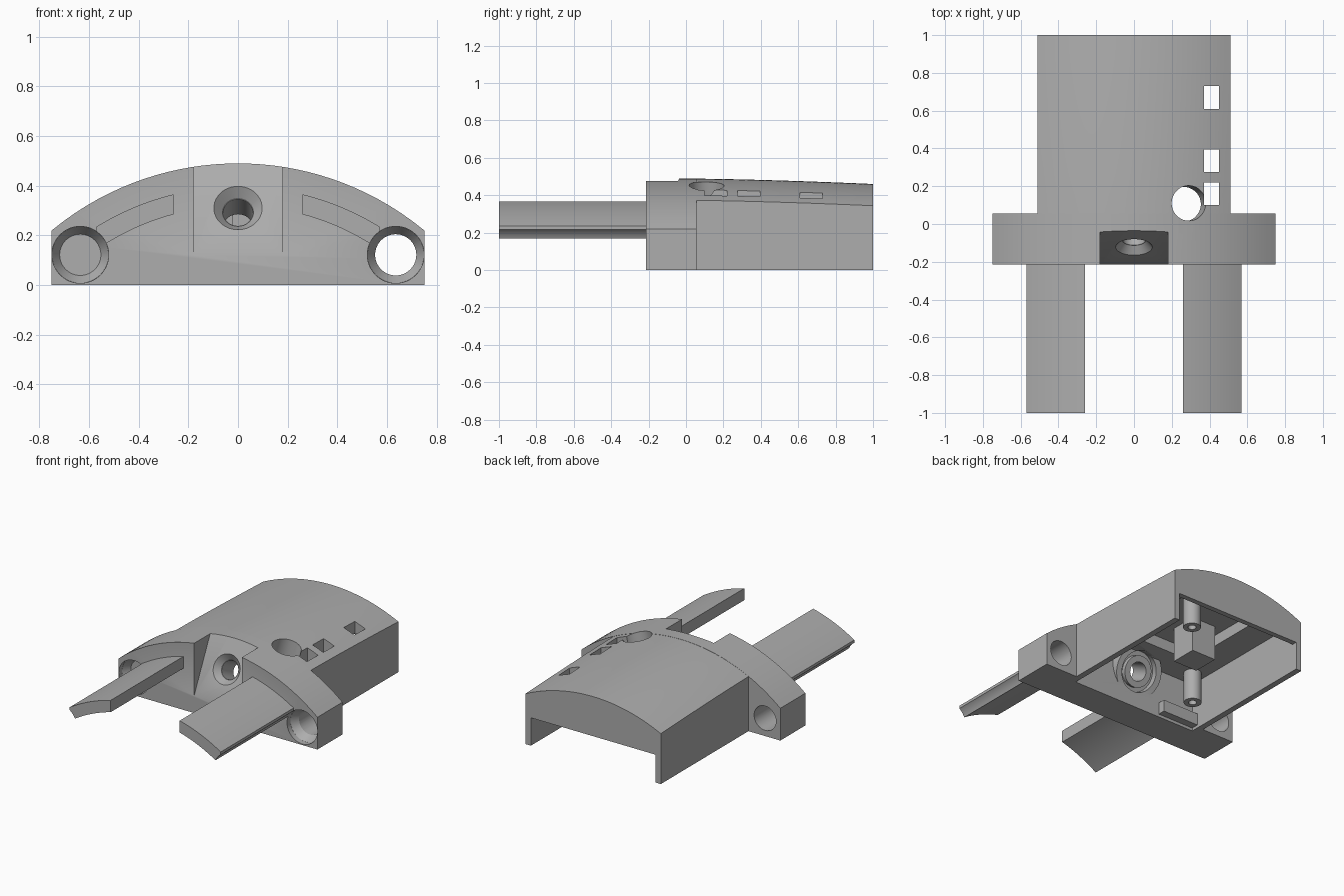
import bpy, bmesh, math
from mathutils import Vector, Matrix

if "Cube" in bpy.data.objects:
    bpy.data.objects.remove(bpy.data.objects["Cube"], do_unlink=True)

grey = bpy.data.materials.new("plain_grey")
grey.use_nodes = True
grey.diffuse_color = (0.42, 0.42, 0.42, 1)
grey.node_tree.nodes["Principled BSDF"].inputs["Base Color"].default_value = grey.diffuse_color

ARC_Z, ARC_R = -0.687, 1.177   # centre height and radius of the crowned top


def finish(name, bm):
    bmesh.ops.recalc_face_normals(bm, faces=bm.faces)
    mesh = bpy.data.meshes.new(name)
    bm.to_mesh(mesh)
    bm.free()
    mesh.materials.append(grey)
    obj = bpy.data.objects.new(name, mesh)
    bpy.context.collection.objects.link(obj)
    return obj


def loft(name, sections):
    """Skin equal-length closed (x, z) profiles placed at given y."""
    bm = bmesh.new()
    rings = [[bm.verts.new((x, y, z)) for x, z in pts] for y, pts in sections]
    n = len(rings[0])
    for a, b in zip(rings, rings[1:]):
        for i in range(n):
            j = (i + 1) % n
            bm.faces.new((a[i], a[j], b[j], b[i]))
    bm.faces.new(rings[0])
    bm.faces.new(rings[-1])
    return finish(name, bm)


def box(name, x, y, z):
    bm = bmesh.new()
    size = Vector((x[1] - x[0], y[1] - y[0], z[1] - z[0]))
    mid = Vector((sum(x), sum(y), sum(z))) / 2
    bmesh.ops.create_cube(bm, size=1, matrix=Matrix.Translation(mid) @ Matrix.Diagonal(size).to_4x4())
    return finish(name, bm)


def rod(name, p, q, r1, r2=None):
    p, q = Vector(p), Vector(q)
    bm = bmesh.new()
    turn = (q - p).to_track_quat('Z', 'Y').to_matrix().to_4x4()
    bmesh.ops.create_cone(bm, cap_ends=True, segments=48, radius1=r1, radius2=r2 or r1,
                          depth=(q - p).length, matrix=Matrix.Translation((p + q) / 2) @ turn)
    return finish(name, bm)


def combine(target, tool, operation='DIFFERENCE'):
    mod = target.modifiers.new("combine", 'BOOLEAN')
    mod.operation, mod.solver, mod.object = operation, 'EXACT', tool
    bpy.context.view_layer.objects.active = target
    bpy.ops.object.modifier_apply(modifier=mod.name)
    bpy.data.objects.remove(tool, do_unlink=True)


def arc(x0, x1, r, drop=0.0, n=32):
    xs = [x0 + (x1 - x0) * i / n for i in range(n + 1)]
    return [(x, ARC_Z + math.sqrt(r * r - x * x) - drop) for x in xs]


def crowned(w, drop=0.0):
    return [(w, 0), (-w, 0)] + arc(-w, w, ARC_R, drop)


# Flange and long crowned housing
housing = loft("housing", [(-0.215, crowned(0.75)), (0.055, crowned(0.75))])
rows = [-0.05 + 1.05 * i / 10 for i in range(11)]
shell = loft("shell", [(y, crowned(0.51, 0.001 + 0.029 * max(y, 0) ** 1.5)) for y in rows])
combine(housing, shell, 'UNION')

# Hollow underside, roof pocket and open back
combine(housing, box("cavity", (-0.47, 0.47), (0, 0.965), (-0.1, 0.33)))
combine(housing, box("pocket", (-0.27, 0.27), (0.22, 0.92), (0.3, 0.405)))
combine(housing, box("back_opening", (-0.47, 0.47), (0.9, 1.1), (-0.1, 0.19)))

# Sloped recess in the front
slope = [(-0.3, 0.12), (-0.215, 0.12), (0.018, 0.6), (-0.3, 0.6)]
bm = bmesh.new()
face = bm.faces.new([bm.verts.new((-0.18, y, z)) for y, z in slope])
new = bmesh.ops.extrude_face_region(bm, geom=[face])["geom"]
bmesh.ops.translate(bm, vec=(0.36, 0, 0), verts=[v for v in new if isinstance(v, bmesh.types.BMVert)])
combine(housing, finish("recess", bm))

# Tilted socket: inner boss, countersink, bore
mouth = Vector((0, -0.122, 0.31))
axis = Vector((0, 0.9, -0.437)).normalized()


def along(d):
    return mouth + axis * d


combine(housing, rod("boss", along(0.06), along(0.19), 0.17), 'UNION')
combine(housing, rod("boss_step", along(0.15), along(0.3), 0.13))
combine(housing, rod("boss_ring", along(0.1), along(0.18), 0.1), 'UNION')
combine(housing, rod("countersink", along(-0.005), along(0.04), 0.101, 0.062))
combine(housing, rod("bore", along(-0.1), along(0.3), 0.06))

# Standoff posts and block under the roof
for x, y, top in ((0.22, 0.82, 0.43), (-0.38, 0.11, 0.36)):
    combine(housing, rod("post", (x, y, 0.12), (x, y, top), 0.055), 'UNION')
    combine(housing, rod("pin_hole", (x, y, 0.1), (x, y, 0.22), 0.025))
combine(housing, box("block", (-0.2, -0.02), (0.36, 0.54), (0.17, 0.43)), 'UNION')
combine(housing, box("corner_step", (-0.48, -0.2), (-0.02, 0.05), (0.02, 0.1)), 'UNION')

# Round hole and three windows through the roof
lean = Vector((0.27, 0.05, 1)).normalized() * 0.16
spot = Vector((0.29, 0.11, 0.45))
combine(housing, rod("round_hole", spot - lean, spot + lean, 0.093))
for y0, y1 in ((0.1, 0.22), (0.275, 0.395), (0.61, 0.73)):
    combine(housing, box("window", (0.37, 0.45), (y0, y1), (0.25, 0.6)))

# Bolt holes in the flange and the curved prongs beside them
for side, name in ((1, "left_prong"), (-1, "right_prong")):
    x = 0.635 * side
    combine(housing, rod("bolt_hole", (x, -0.3, 0.122), (x, 0.1, 0.122), 0.083))
    combine(housing, rod("bolt_cone", (x, -0.18, 0.122), (x, -0.13, 0.122), 0.1145, 0.083))
    combine(housing, rod("bolt_seat", (x, -0.3, 0.122), (x, -0.179, 0.122), 0.1145))
    outline = arc(0.26 * side, 0.57 * side, 1.084, n=12) + arc(0.57 * side, 0.26 * side, 1.006, n=12)
    prong = loft(name, [(-1, outline), (-0.2, outline)])
    combine(prong, rod("relief", (x, -1.1, 0.122), (x, -0.1, 0.122), 0.1145))

# Smooth curves, keep edges crisp
for obj in bpy.context.scene.objects:
    if obj.type == 'MESH':
        bpy.ops.object.select_all(action='DESELECT')
        obj.select_set(True)
        bpy.context.view_layer.objects.active = obj
        bpy.ops.object.shade_smooth_by_angle(angle=math.radians(30))
